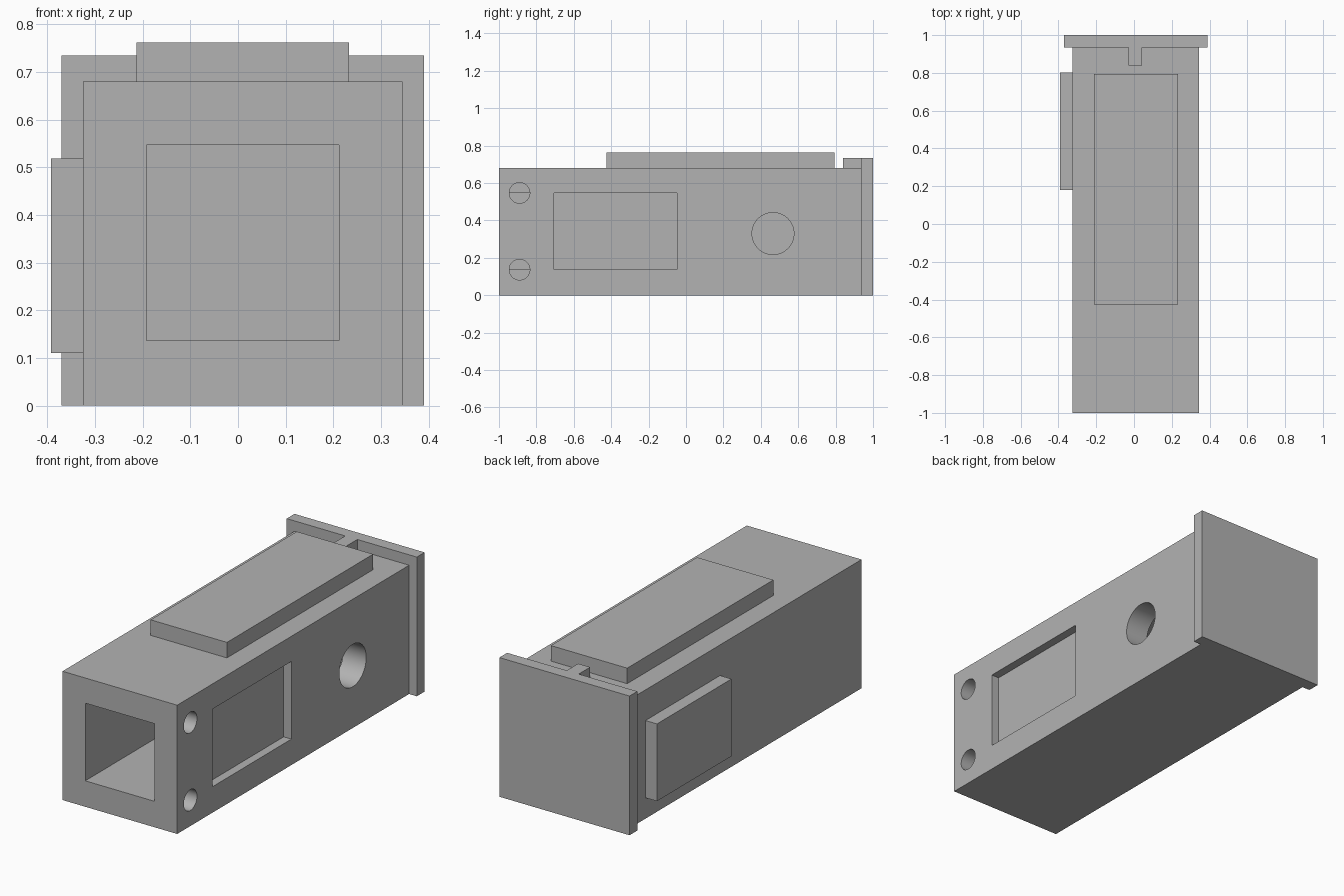
import bpy
import math

cube = bpy.data.objects.get("Cube")
if cube:
    bpy.data.objects.remove(cube, do_unlink=True)

grey = bpy.data.materials.new("plain grey")
grey.use_nodes = True
grey.diffuse_color = (0.45, 0.45, 0.45, 1)
grey.node_tree.nodes["Principled BSDF"].inputs["Base Color"].default_value = grey.diffuse_color


def box(name, x, y, z):
    """Box from its (min, max) range on each axis."""
    bpy.ops.mesh.primitive_cube_add(size=1)
    ob = bpy.context.object
    ob.name = name
    ob.location = [(a + b) / 2 for a, b in (x, y, z)]
    ob.scale = [b - a for a, b in (x, y, z)]
    bpy.ops.object.transform_apply(location=True, rotation=True, scale=True)
    ob.data.materials.append(grey)
    return ob


def bore(name, radius, y, z, inner_x):
    """Round cutter entering the left wall and ending at inner_x."""
    outer_x = LEFT + 0.1
    bpy.ops.mesh.primitive_cylinder_add(
        vertices=64, radius=radius, depth=outer_x - inner_x,
        location=((outer_x + inner_x) / 2, y, z), rotation=(0, math.pi / 2, 0))
    ob = bpy.context.object
    ob.name = name
    bpy.ops.object.transform_apply(location=True, rotation=True, scale=True)
    ob.data.materials.append(grey)
    return ob


def cut(target, cutter):
    mod = target.modifiers.new(cutter.name, "BOOLEAN")
    mod.operation = "DIFFERENCE"
    mod.solver = "EXACT"
    mod.object = cutter
    bpy.context.view_layer.objects.active = target
    bpy.ops.object.modifier_apply(modifier=mod.name)
    bpy.data.objects.remove(cutter, do_unlink=True)


RIGHT, LEFT, TOP, BACK = -0.325, 0.345, 0.68, 0.935
inner_z = (0.137, 0.547)

# Long square housing, hollow from the front
housing = box("housing", (RIGHT, LEFT), (-1, BACK), (0, TOP))
cut(housing, box("cavity_cutter", (-0.192, 0.212), (-1.1, 0.8), inner_z))

# Left wall: shallow window recess, one large bore and two small ones
cut(housing, box("recess_cutter", (LEFT - 0.045, LEFT + 0.1), (-0.705, -0.047), inner_z))
cut(housing, bore("large_bore_cutter", 0.112, 0.465, 0.33, 0.1))
for height in inner_z:
    cut(housing, bore("small_bore_cutter", 0.055, -0.89, height, 0.208))

# Raised pads on the top and the right side
box("top_pad", (-0.213, 0.233), (-0.425, 0.795), (TOP, 0.762))
box("side_pad", (-0.392, RIGHT), (0.18, 0.802), (0.11, 0.518))

# Back plate with its short rib on the housing top
box("back_plate", (-0.37, 0.39), (BACK, 1), (0, 0.735))
box("back_rib", (-0.028, 0.042), (0.84, BACK), (TOP, 0.735))

# Smooth bores, sharp edges elsewhere
bpy.ops.object.select_all(action="DESELECT")
housing.select_set(True)
bpy.context.view_layer.objects.active = housing
bpy.ops.object.shade_smooth_by_angle(angle=math.radians(30))
